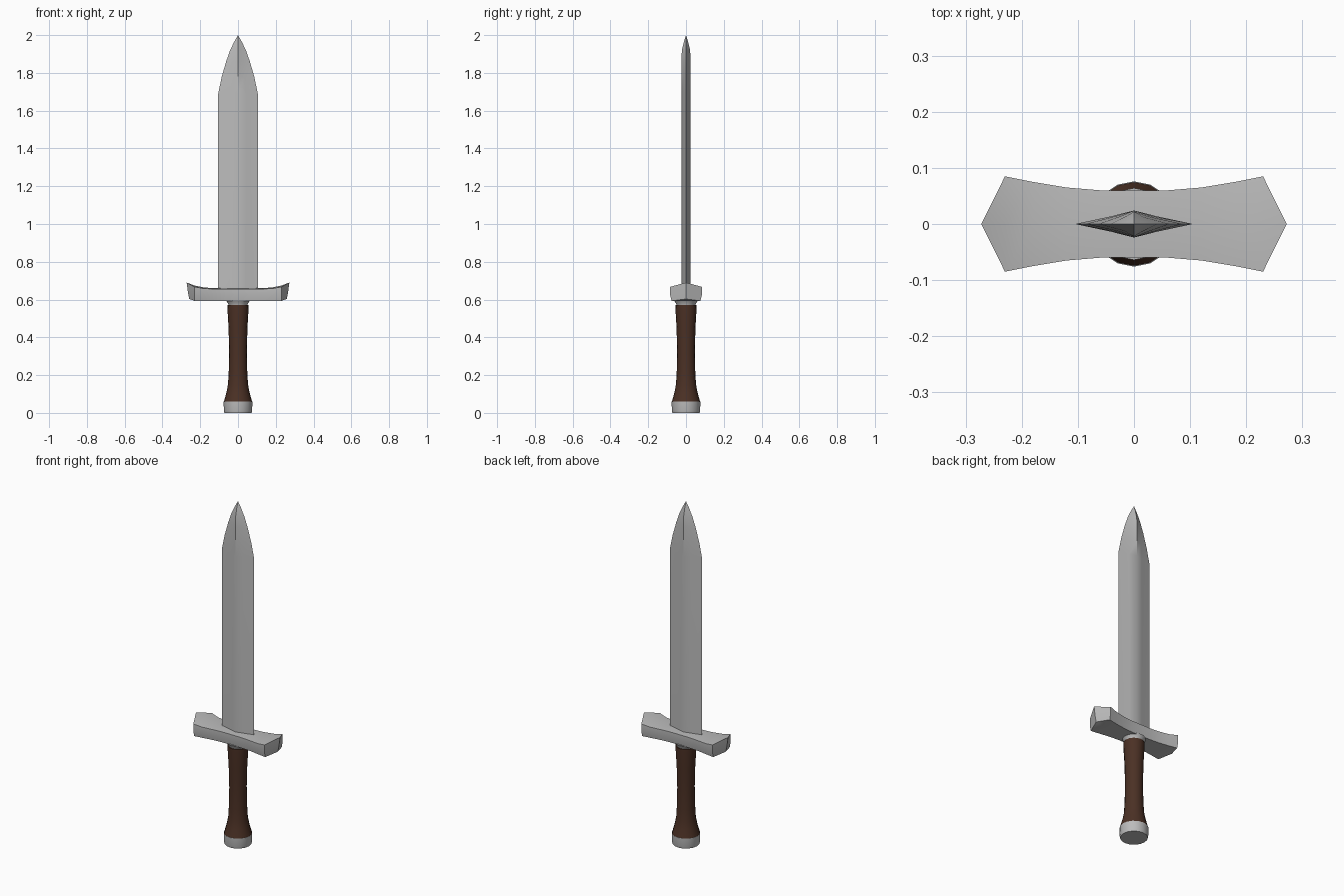
import bpy, bmesh, math

if "Cube" in bpy.data.objects:
    bpy.data.objects.remove(bpy.data.objects["Cube"])


def material(name, rgb):
    m = bpy.data.materials.new(name)
    m.diffuse_color = (*rgb, 1)
    m.use_nodes = True
    m.node_tree.nodes["Principled BSDF"].inputs["Base Color"].default_value = m.diffuse_color
    return m


STEEL = material("steel grey", (0.5, 0.5, 0.5))
LEATHER = material("dark brown leather", (0.07, 0.03, 0.018))


def loft(name, rings, mat, angle=30):
    """Skin a list of equal-length point rings and cap both ends."""
    bm = bmesh.new()
    vs = [[bm.verts.new(p) for p in ring] for ring in rings]
    n = len(vs[0])
    for a, b in zip(vs, vs[1:]):
        for i in range(n):
            j = (i + 1) % n
            bm.faces.new((a[i], a[j], b[j], b[i]))
    bm.faces.new(vs[0][::-1])
    bm.faces.new(vs[-1])
    bmesh.ops.remove_doubles(bm, verts=bm.verts, dist=0.0002)
    bmesh.ops.recalc_face_normals(bm, faces=bm.faces)
    me = bpy.data.meshes.new(name)
    bm.to_mesh(me)
    bm.free()
    me.materials.append(mat)
    ob = bpy.data.objects.new(name, me)
    bpy.context.collection.objects.link(ob)
    bpy.ops.object.select_all(action='DESELECT')
    ob.select_set(True)
    bpy.context.view_layer.objects.active = ob
    bpy.ops.object.shade_smooth_by_angle(angle=math.radians(angle))
    return ob


def lathe(name, profile, mat, sides=16):
    return loft(name, [[(r * math.cos(2 * math.pi * i / sides),
                         r * math.sin(2 * math.pi * i / sides), z)
                        for i in range(sides)] for r, z in profile], mat)


# Blade: flattened diamond section with a curved point
def blade_ring(w, t, z):
    return [(w, 0, z), (0.4 * w, t * 0.56, z), (0, t, z), (-0.4 * w, t * 0.56, z),
            (-w, 0, z), (-0.4 * w, -t * 0.56, z), (0, -t, z), (0.4 * w, -t * 0.56, z)]


loft("blade", [blade_ring(*s) for s in [
    (0.105, 0.024, 0.62), (0.105, 0.024, 1.69), (0.086, 0.024, 1.78),
    (0.063, 0.024, 1.86), (0.042, 0.022, 1.92), (0.02, 0.011, 1.965),
    (0.0, 0.0, 2.0)]], STEEL)


# Crossguard: ridged block that flares and lifts toward pointed ends
def guard_ring(xb, xt, h, zb, zs, zt):
    xm = (xb + xt) / 2
    return [(xb, -h * 0.9, zb), (xm, -h, zb + 0.035), (xt, -h, zs), (xt, 0, zt),
            (xt, h, zs), (xm, h, zb + 0.035), (xb, h * 0.9, zb), (xb, 0, zb)]


half = [(0.06, 0.06, 0.060, 0.592, 0.656, 0.660),
        (0.12, 0.12, 0.065, 0.592, 0.656, 0.660),
        (0.18, 0.18, 0.075, 0.592, 0.658, 0.664),
        (0.23, 0.23, 0.085, 0.593, 0.667, 0.674),
        (0.258, 0.272, 0.0, 0.603, 0.690, 0.690)]
left = [guard_ring(-s[0], -s[1], *s[2:]) for s in reversed(half)]
loft("crossguard", left + [guard_ring(*s) for s in half], STEEL, 35)

# Collar under the guard
lathe("collar", [(0.05, 0.565), (0.052, 0.578), (0.064, 0.596)], STEEL)

# Grip, flaring at both ends
lathe("grip", [(0.075, 0.058), (0.062, 0.105), (0.053, 0.15), (0.049, 0.22),
               (0.047, 0.33), (0.05, 0.45), (0.056, 0.555), (0.056, 0.572)], LEATHER)

# Pommel cap
lathe("pommel", [(0.072, 0.0), (0.075, 0.012), (0.076, 0.06)], STEEL)
